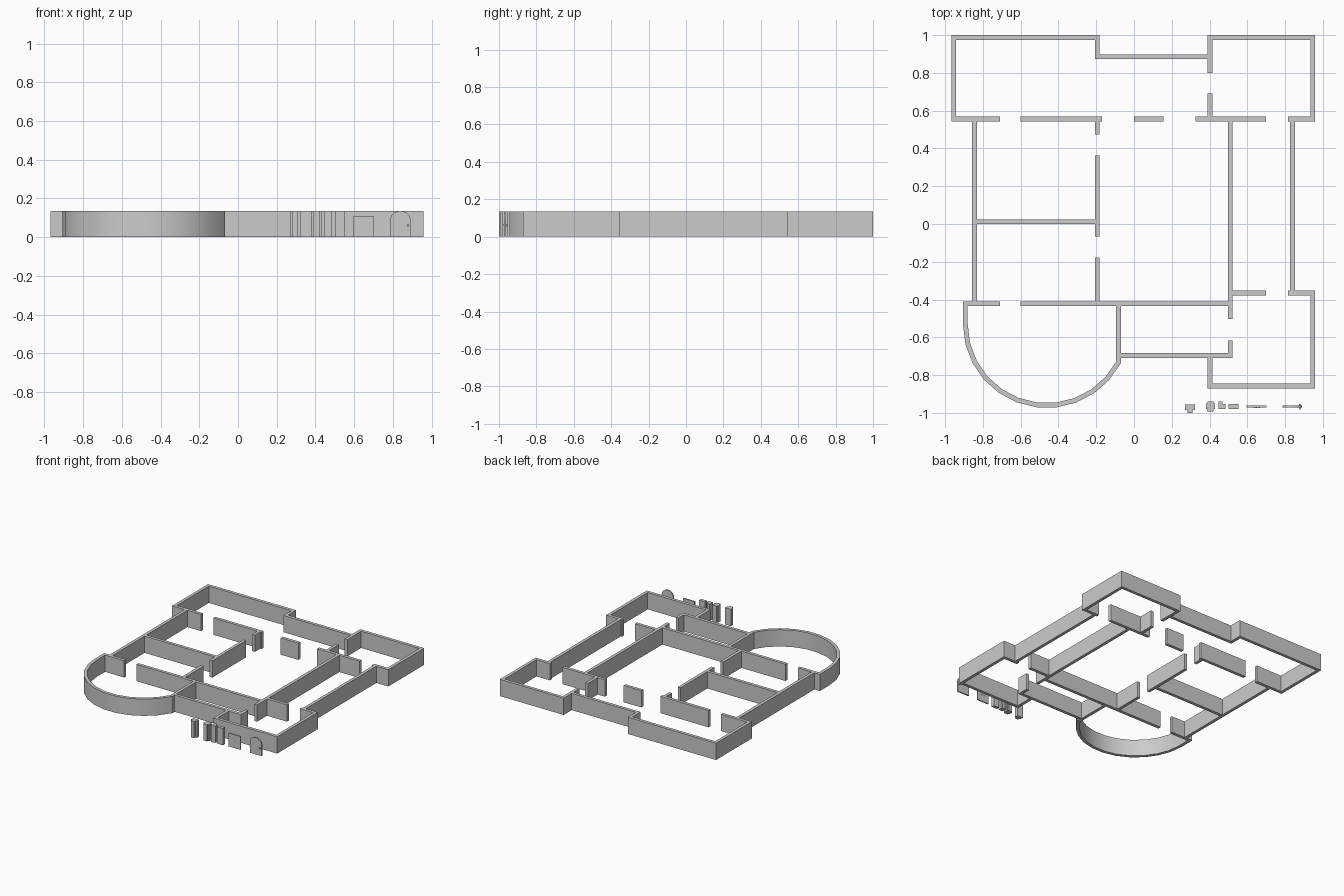
import bpy, bmesh, math
from mathutils import Vector

if "Cube" in bpy.data.objects:
    bpy.data.objects.remove(bpy.data.objects["Cube"])

H = 0.135   # wall height
T = 0.025   # wall thickness


def finish(bm, name):
    bmesh.ops.recalc_face_normals(bm, faces=bm.faces)
    me = bpy.data.meshes.new(name)
    bm.to_mesh(me)
    bm.free()
    ob = bpy.data.objects.new(name, me)
    bpy.context.collection.objects.link(ob)
    return ob


def wall(name, *pts):
    """Mitred wall of constant thickness along a centre line."""
    p = [Vector(q) for q in pts]
    dirs = [(b - a).normalized() for a, b in zip(p, p[1:])]
    bm = bmesh.new()
    rings = []
    for i, q in enumerate(p):
        d0, d1 = dirs[max(i - 1, 0)], dirs[min(i, len(dirs) - 1)]
        n0, n1 = Vector((-d0.y, d0.x)), Vector((-d1.y, d1.x))
        m = (n0 + n1) / (1 + n0.dot(n1)) * T / 2
        a, b = q + m, q - m
        rings.append([bm.verts.new((v.x, v.y, z))
                      for v, z in ((a, 0), (b, 0), (b, H), (a, H))])
    for r, s in zip(rings, rings[1:]):
        for k in range(4):
            j = (k + 1) % 4
            bm.faces.new((r[k], r[j], s[j], s[k]))
    bm.faces.new(rings[0])
    bm.faces.new(rings[-1])
    return finish(bm, name)


def extrude(name, pts, depth):
    """Closed polygon pushed along a vector."""
    bm = bmesh.new()
    f = bm.faces.new([bm.verts.new(p) for p in pts])
    g = bmesh.ops.extrude_face_region(bm, geom=[f])
    vs = [v for v in g["geom"] if isinstance(v, bmesh.types.BMVert)]
    bmesh.ops.translate(bm, vec=depth, verts=vs)
    return finish(bm, name)


def column(name, pts):
    return extrude(name, [(x, y, 0) for x, y in pts], (0, 0, H))


def box(name, x0, x1, y0, y1, z0, z1):
    return extrude(name, [(x0, y0, z0), (x1, y0, z0), (x1, y1, z0), (x0, y1, z0)],
                   (0, 0, z1 - z0))


e = T / 2
# Rear rooms and connecting rear wall
wall("rear_left_room", (-0.71, 0.556), (-0.955, 0.556), (-0.955, 0.9875),
     (-0.194, 0.9875), (-0.194, 0.885), (0.402 - e, 0.885))
wall("rear_right_room", (0.402, 0.80), (0.402, 0.9875), (0.946, 0.9875),
     (0.946, 0.556), (0.815, 0.556))
for i, (a, b) in enumerate([(-0.60, -0.17), (0.0, 0.157), (0.325, 0.70)]):
    wall(f"rear_partition_{i}", (a, 0.556), (b, 0.556))
wall("rear_right_stub", (0.402, 0.556 + e), (0.402, 0.69))

# Long side walls
wall("left_wall", (-0.844, 0.556 - e), (-0.844, -0.422 + e))
wall("right_outer_wall", (0.839, 0.556 - e), (0.839, -0.365 + e))
wall("right_inner_wall", (0.51, 0.556 - e), (0.51, -0.503))

# Middle partitions
for i, (a, b) in enumerate([(0.556 - e, 0.475), (0.363, -0.065), (-0.177, -0.422 + e)]):
    wall(f"middle_partition_{i}", (-0.194, a), (-0.194, b))
wall("left_cross_wall", (-0.844 + e, 0.012), (-0.194 - e, 0.012))
wall("front_cross_wall", (-0.60, -0.422), (0.51 - e, -0.422))

# Front right room and corridor
wall("corridor_wall", (0.51, -0.616), (0.51, -0.696), (-0.082 + e, -0.696))
wall("front_right_room", (0.402, -0.696 - e), (0.402, -0.858), (0.946, -0.858),
     (0.946, -0.365), (0.815, -0.365))
wall("front_right_partition", (0.51 + e, -0.365), (0.70, -0.365))

# Rounded front bay
R, N, end = 0.431, 11, 332
arc = [(-0.462 + R * math.cos(a), -0.53 + R * math.sin(a))
       for a in (math.radians(180 + (end - 180) * i / N) for i in range(N + 1))]
bay = wall("round_bay", (-0.71, -0.422), (-0.893, -0.422), *arc, (-0.082, -0.422 - e))
bpy.context.view_layer.objects.active = bay
bay.select_set(True)
bpy.ops.object.shade_smooth_by_angle(angle=math.radians(35))

# Loose joint columns in front
column("tee_column", [(0.27, -0.982), (0.282, -0.982), (0.282, -0.998), (0.31, -0.998),
                      (0.31, -0.982), (0.322, -0.982), (0.322, -0.954), (0.27, -0.954)])
column("cross_column", [(0.38, -0.98), (0.388, -0.98), (0.388, -0.992), (0.42, -0.992),
                        (0.42, -0.98), (0.43, -0.98), (0.43, -0.95), (0.42, -0.95),
                        (0.42, -0.94), (0.388, -0.94), (0.388, -0.95), (0.38, -0.95)])
column("corner_column", [(0.447, -0.98), (0.484, -0.98), (0.484, -0.954),
                         (0.468, -0.954), (0.468, -0.94), (0.447, -0.94)])
box("straight_column", 0.50, 0.552, -0.98, -0.954, 0, H)

# Loose flat panel with a small grip on both faces
box("panel", 0.596, 0.702, -0.972, -0.962, 0, 0.107)
for side, y in (("front", -0.974), ("back", -0.962)):
    for i in range(4):
        x = 0.635 + 0.009 * i
        box(f"panel_grip_{side}_{i}", x, x + 0.006, y, y + 0.002, 0.053, 0.058)

# Loose arched door with a knob on both faces
r = 0.0525
top = [(0.838 + r * math.cos(math.pi * i / 14), -0.972,
        H - 0.045 + 0.045 * math.sin(math.pi * i / 14)) for i in range(15)]
extrude("arched_door", [(0.838 - r, -0.972, 0), (0.838 + r, -0.972, 0)] + top, (0, 0.01, 0))
for side, y in (("front", -0.981), ("back", -0.962)):
    box(f"door_knob_{side}", 0.874, 0.882, y, y + 0.009, 0.056, 0.066)

# Fit the whole model to exactly y = -1 at the front
bpy.data.objects["tee_column"].location.y = -0.002
